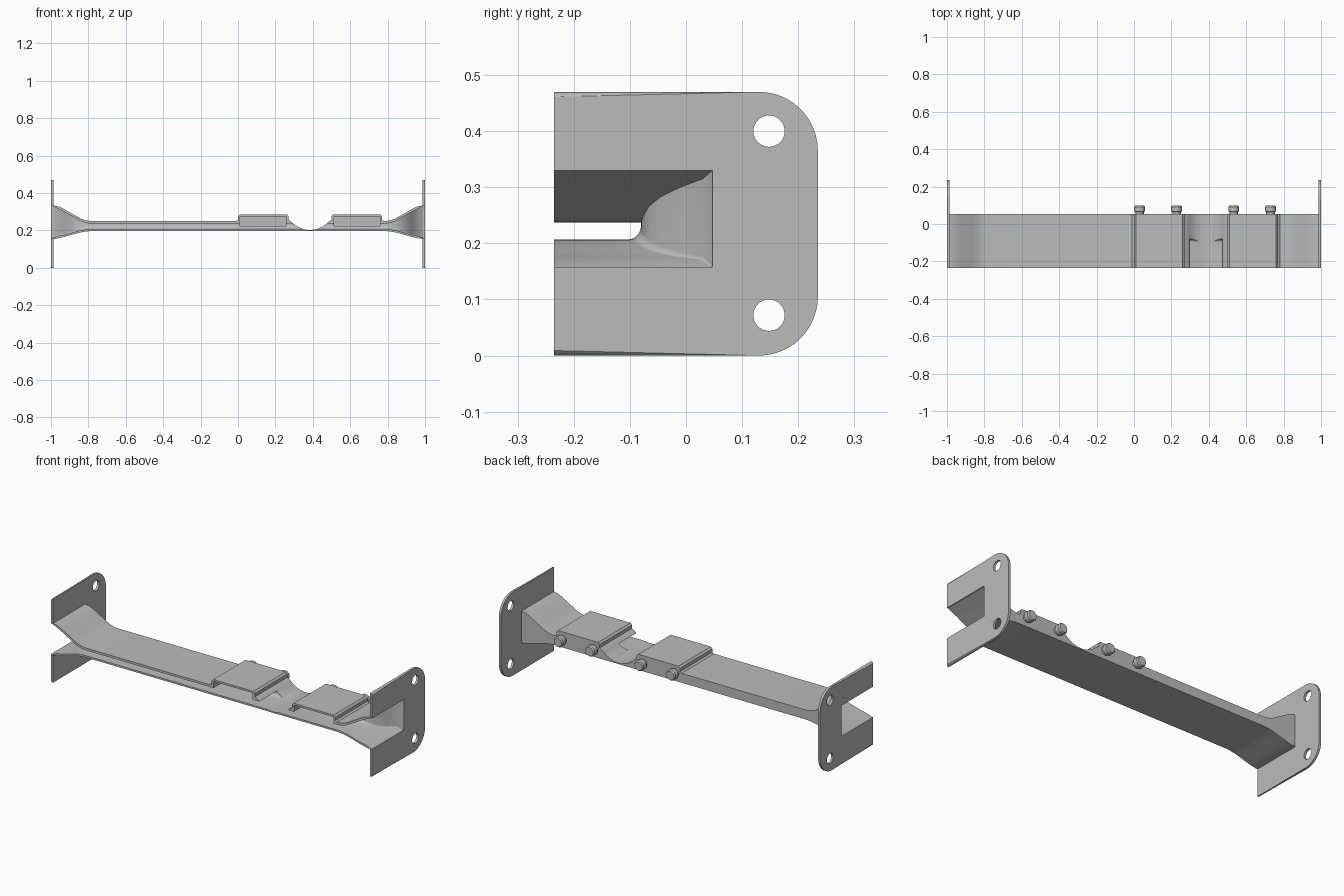
import bpy, bmesh, math
from mathutils import Vector

cube = bpy.data.objects.get("Cube")
if cube:
    bpy.data.objects.remove(cube, do_unlink=True)

gray = bpy.data.materials.new("plain_gray")
gray.use_nodes = True
COLOR = (0.5, 0.5, 0.5, 1)
gray.diffuse_color = COLOR
gray.node_tree.nodes["Principled BSDF"].inputs["Base Color"].default_value = COLOR

FRONT, BACK = -0.235, 0.053


def finish(name, bm):
    bmesh.ops.recalc_face_normals(bm, faces=bm.faces)
    mesh = bpy.data.meshes.new(name)
    bm.to_mesh(mesh)
    bm.free()
    mesh.materials.append(gray)
    obj = bpy.data.objects.new(name, mesh)
    bpy.context.collection.objects.link(obj)
    return obj


def loft(rings):
    """Join rings of points with quads and cap both ends."""
    bm = bmesh.new()
    loops = [[bm.verts.new(p) for p in ring] for ring in rings]
    n = len(loops[0])
    for a, b in zip(loops, loops[1:]):
        for i in range(n):
            j = (i + 1) % n
            bm.faces.new((a[i], a[j], b[j], b[i]))
    bm.faces.new(loops[0])
    bm.faces.new(loops[-1])
    return bm


def activate(obj):
    bpy.ops.object.select_all(action='DESELECT')
    obj.select_set(True)
    bpy.context.view_layer.objects.active = obj


def cut(obj, cutter):
    activate(obj)
    mod = obj.modifiers.new("cut", 'BOOLEAN')
    mod.operation, mod.solver, mod.object = 'DIFFERENCE', 'EXACT', cutter
    bpy.ops.object.modifier_apply(modifier=mod.name)


def smooth(obj):
    activate(obj)
    bpy.ops.object.shade_smooth_by_angle(angle=math.radians(32))


def box(name, x0, x1, y0, y1, z0, z1):
    ring = [(y0, z0), (y1, z0), (y1, z1), (y0, z1)]
    return finish(name, loft([[(x, y, z) for y, z in ring] for x in (x0, x1)]))


def rod(name, x, z, steps):
    """Round rod along y from (y, radius) steps."""
    turn = [math.tau * i / 32 for i in range(32)]
    return finish(name, loft([[(x + r * math.cos(a), y, z + r * math.sin(a)) for a in turn]
                              for y, r in steps]))


# Flared ends of the beam: heights and depths along x
xs = [0.78, 0.81, 0.84, 0.87, 0.90, 0.93, 0.96, 0.99]
outer_top = [0.25, 0.253, 0.263, 0.28, 0.297, 0.314, 0.329, 0.334]
outer_low = [0.197, 0.195, 0.19, 0.182, 0.174, 0.165, 0.158, 0.154]
inner_top = [0.237, 0.239, 0.249, 0.266, 0.283, 0.30, 0.315, 0.33]
inner_low = [0.207, 0.206, 0.201, 0.193, 0.184, 0.176, 0.171, 0.158]
inner_back = [-0.08, -0.079, -0.076, -0.066, -0.045, -0.01, 0.03, 0.047]


def pad(x0, x1):
    left = [(-0.01, 0.25), (0, 0.257), (0, 0.275), (0.01, 0.285)]
    return [(x0 + d, z) for d, z in left] + [(x1 - d, z) for d, z in reversed(left)]


# Beam body outline with two pads and a round groove between them
half = math.asin(0.105 / 0.132)
groove = [(0.385 + 0.132 * math.sin(a), 0.335 - 0.132 * math.cos(a))
          for a in (half * (i / 12 - 1) for i in range(1, 24))]
upper = list(zip(xs, outer_top))
lower = list(zip(xs, outer_low))
outline = [(-x, z) for x, z in reversed(upper)]
outline += pad(0, 0.27) + groove + pad(0.5, 0.77)[:-1] + upper
outline += lower[::-1] + [(-x, z) for x, z in lower]
body = finish("beam_body", loft([[(x, y, z) for x, z in outline] for y in (FRONT, BACK)]))


# Channel cavity, open to the front and flaring at both ends
def section(x, low, top, back, r):
    arc = [(back - r + r * math.sin(a), low + r - r * math.cos(a))
           for a in (math.pi / 2 * i / 5 for i in range(6))]
    return [(x, y, z) for y, z in [(-0.3, low)] + arc + [(back, top), (-0.3, top)]]


stations = [(x, lo, hi, bk, 0.024 - 0.003 * i) for i, (x, lo, hi, bk)
            in enumerate(zip(xs, inner_low, inner_top, inner_back))]
stations.append((1.05,) + stations[-1][1:])
rings = [section(-s[0], *s[1:]) for s in reversed(stations)]
rings += [section(*s) for s in stations]
cavity = finish("cavity_cutter", loft(rings))
helpers = [cavity]
cut(body, cavity)

# Pockets under the pads
for x0, x1 in ((0.012, 0.256), (0.512, 0.758)):
    pocket = box("pocket_cutter", x0, x1, -0.3, -0.07, 0.225, 0.274)
    helpers.append(pocket)
    cut(body, pocket)
smooth(body)

# End flanges with rounded back corners, slot and bolt holes
R, H, W = 0.105, 0.47, 0.235
corner = [math.pi / 2 * i / 12 for i in range(13)]
plate = [(FRONT, 0)] + [(W - R + R * math.sin(a), R - R * math.cos(a)) for a in corner]
plate += [(W - R + R * math.cos(a), H - R + R * math.sin(a)) for a in corner] + [(FRONT, H)]
for side, label in ((1, "left"), (-1, "right")):
    bm = loft([[(side * x, y, z) for y, z in plate] for x in (0.987, 1.0)])
    rim = [e for e in bm.edges
           if all(abs(v.co.x) > 0.999 for v in e.verts)
           and any(v.co.y > FRONT + 0.01 for v in e.verts)]
    bmesh.ops.bevel(bm, geom=rim, offset=0.009, segments=4, profile=0.5, affect='EDGES')
    flange = finish(label + "_flange", bm)
    slot = box("slot_cutter", side * 0.9, side * 1.1, -0.3, 0.047, 0.158, 0.33)
    helpers.append(slot)
    cut(flange, slot)
    for z in (0.072, 0.4):
        turn = [math.tau * i / 32 for i in range(32)]
        hole = finish("hole_cutter", loft([[(side * x, 0.148 + 0.028 * math.cos(a),
                                             z + 0.028 * math.sin(a)) for a in turn]
                                           for x in (0.9, 1.1)]))
        helpers.append(hole)
        cut(flange, hole)
    smooth(flange)

# Round studs on the back wall
for i, x in enumerate((0.03, 0.228, 0.533, 0.73)):
    stud = rod("stud_%d" % (i + 1), x, 0.243,
               [(0.045, 0.023), (0.065, 0.023), (0.067, 0.029), (0.091, 0.029), (0.098, 0.024)])
    smooth(stud)

for obj in helpers:
    bpy.data.objects.remove(obj, do_unlink=True)
